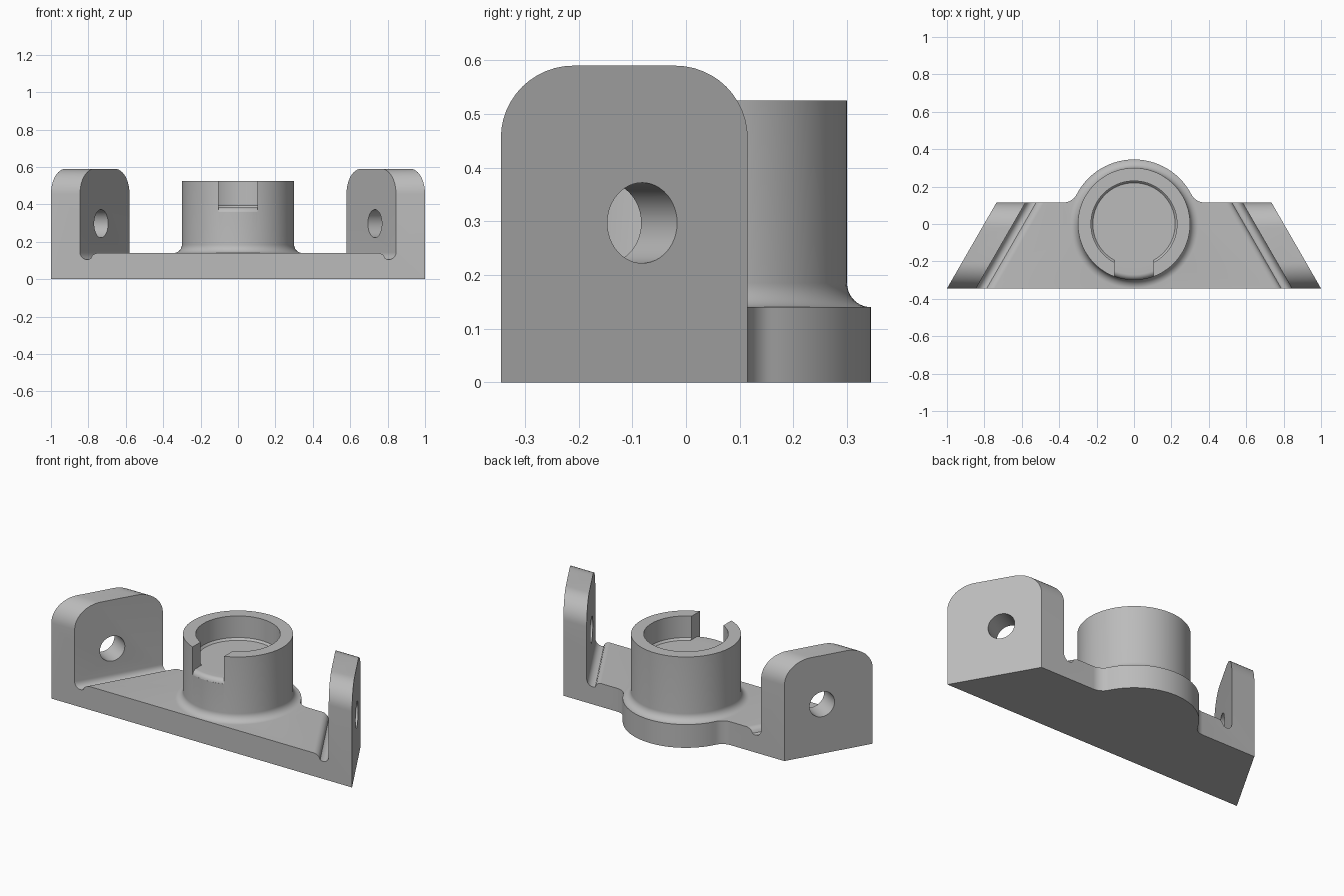
import bpy, bmesh
from math import sin, cos, pi, radians, sqrt, atan2
from mathutils import Matrix

old = bpy.data.objects.get("Cube")
if old:
    bpy.data.objects.remove(old, do_unlink=True)

FRONT, BACK, SHIFT = -0.345, 0.115, 0.265   # depth range and slant of the ears
PLATE, TOP, FLOOR = 0.14, 0.59, 0.383       # heights

grey = bpy.data.materials.new("machined grey")
grey.use_nodes = True
GREY = (0.5, 0.5, 0.5, 1)
grey.diffuse_color = GREY
grey.node_tree.nodes["Principled BSDF"].inputs["Base Color"].default_value = GREY


def skin(name, loops):
    """Closed solid through equal-length vertex loops, capped at both ends."""
    bm = bmesh.new()
    rings = [[bm.verts.new(p) for p in loop] for loop in loops]
    n = len(rings[0])
    for a, b in zip(rings, rings[1:]):
        for i in range(n):
            j = (i + 1) % n
            bm.faces.new((a[i], a[j], b[j], b[i]))
    bm.faces.new(rings[0])
    bm.faces.new(rings[-1])
    bmesh.ops.recalc_face_normals(bm, faces=bm.faces)
    mesh = bpy.data.meshes.new(name)
    bm.to_mesh(mesh)
    bm.free()
    mesh.materials.append(grey)
    obj = bpy.data.objects.new(name, mesh)
    bpy.context.collection.objects.link(obj)
    return obj


def revolve(name, profile, sides=96):
    turn = [2 * pi * i / sides for i in range(sides)]
    return skin(name, [[(r * cos(t), r * sin(t), z) for t in turn] for r, z in profile])


def arc(cx, cy, r, start, end, steps=12):
    angles = [radians(start + (end - start) * i / steps) for i in range(steps + 1)]
    return [(cx + r * cos(a), cy + r * sin(a)) for a in angles]


def combine(target, tool, operation):
    mod = target.modifiers.new(operation.lower(), "BOOLEAN")
    mod.operation, mod.object, mod.solver = operation, tool, "EXACT"
    bpy.context.view_layer.objects.active = target
    bpy.ops.object.modifier_apply(modifier=mod.name)
    bpy.data.objects.remove(tool, do_unlink=True)


# Plate with slanted ears and relief grooves: one section swept front to back
groove = [(0.845 - u, z) for u, z in arc(0.038, 0.143, 0.038, 180, 300, 10)]
groove += [(0.845 - u, z) for u, z in arc(0.1, 0.09, 0.05, 135, 90, 6)]
half = [(1, 0), (1, TOP), (0.845, TOP)] + groove
section = half + [(-x, z) for x, z in reversed(half)]
bracket = skin("bracket", [
    [(x - (s if x > 0 else -s), y, z) for x, z in section]
    for y, s in ((FRONT, 0), (BACK, SHIFT))])

# Round the upper corners of the ears
R = 0.135
outline = [(FRONT, -0.1), (BACK, -0.1)]
outline += arc(BACK - R, TOP - R, R, 0, 90) + arc(FRONT + R, TOP - R, R, 90, 180)
combine(bracket, skin("ear_rounding", [[(x, y, z) for y, z in outline] for x in (-1.2, 1.2)]),
        "INTERSECT")

# Round pad behind the plate, blended into the back edge
F, PAD = 0.08, 0.345
cx, cy = sqrt((PAD + F) ** 2 - (BACK + F) ** 2), BACK + F
a = atan2(cy, cx) * 180 / pi
right_fillet = arc(cx, cy, F, 270, 180 + a, 10)
pad = [(cx, 0)] + right_fillet + arc(0, 0, PAD, a, 180 - a, 48)[1:-1]
pad += [(-x, y) for x, y in reversed(right_fillet)] + [(-cx, 0)]
combine(bracket, skin("pad", [[(x, y, z) for x, y in pad] for z in (0, PLATE)]), "UNION")

# Cup with a filleted foot and a shallow bore
foot = arc(0.345, 0.185, 0.045, 270, 180, 10)
foot[0] = (0.3445, PLATE)
cup = revolve("cup", [(0.3, 0.05)] + foot
              + [(0.3, 0.525), (0.23, 0.525), (0.23, 0.395), (0.22, FLOOR)])

# Front slot in the cup, its sill rounded over into the outer wall
sill = arc(0.27, FLOOR - 0.03, 0.03, 90, 10, 8)
slot = revolve("slot_cutter", [(0.1, FLOOR)] + sill + [(0.4, 0.35), (0.4, 0.7), (0.1, 0.7)])
W = 0.105
sides = [(-W, -0.5), (W, -0.5), (W, -0.15), (-W, -0.15)]
combine(slot, skin("slot_width", [[(x, y, z) for x, y in sides] for z in (0.2, 0.8)]),
        "INTERSECT")
combine(cup, slot, "DIFFERENCE")
combine(bracket, cup, "UNION")

# Pin holes square to the ears
slant = atan2(SHIFT, BACK - FRONT)
for side in (1, -1):
    hole = revolve("pin_hole", [(0.075, -0.2), (0.075, 0.2)], 48)
    hole.data.transform(Matrix.Translation((side * 0.79, -0.115, 0.297))
                        @ Matrix.Rotation(side * slant, 4, "Z")
                        @ Matrix.Rotation(side * pi / 2, 4, "Y"))
    combine(bracket, hole, "DIFFERENCE")

# Smooth curved faces, keep machined edges crisp
bpy.ops.object.select_all(action="DESELECT")
bracket.select_set(True)
bpy.context.view_layer.objects.active = bracket
bpy.ops.object.shade_smooth_by_angle(angle=radians(30))
